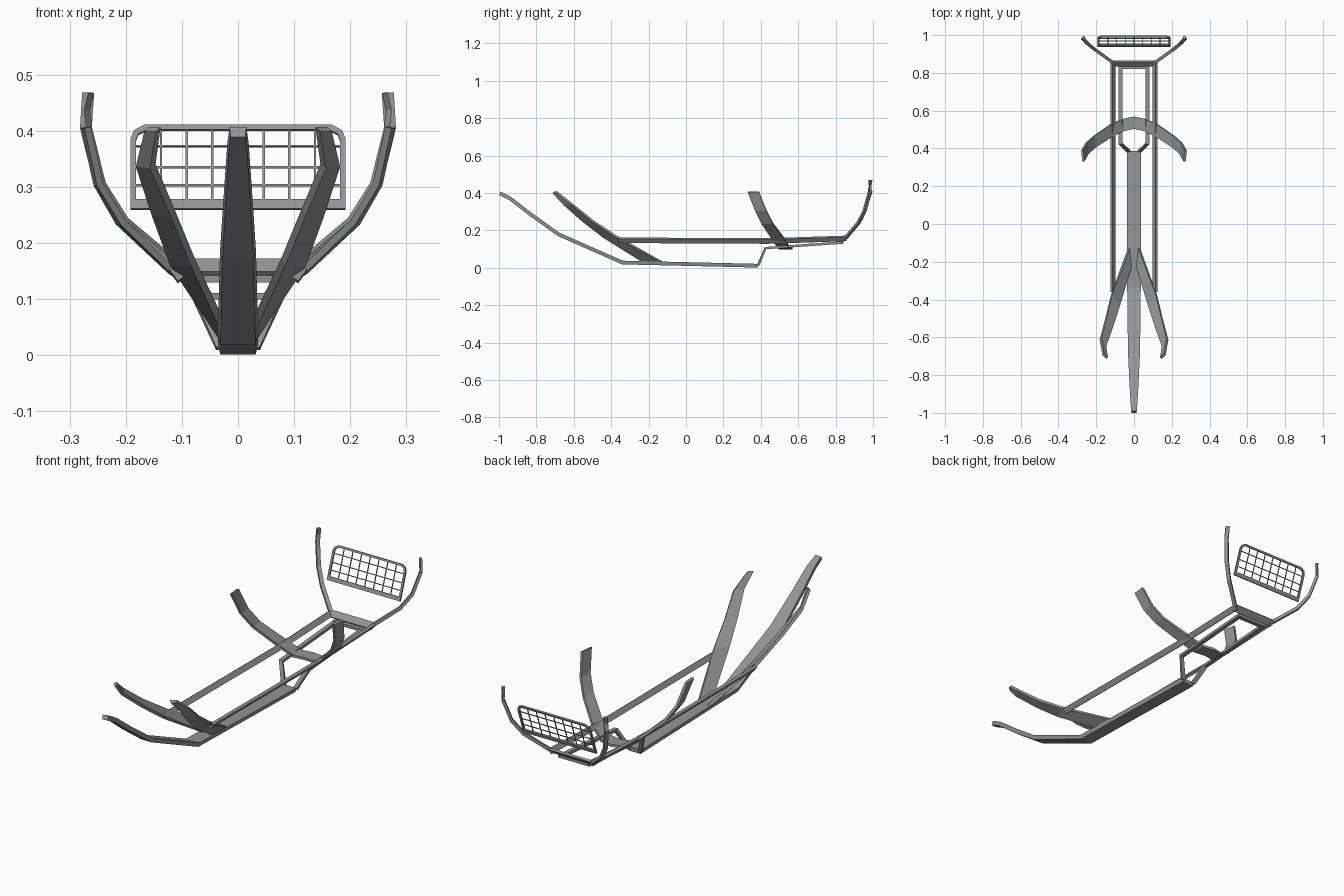
import bpy, bmesh
from mathutils import Vector

cube = bpy.data.objects.get("Cube")
if cube:
    bpy.data.objects.remove(cube, do_unlink=True)

grey = bpy.data.materials.new("steel_grey")
grey.use_nodes = True
COLOR = (0.30, 0.30, 0.30, 1)
grey.diffuse_color = COLOR
grey.node_tree.nodes["Principled BSDF"].inputs["Base Color"].default_value = COLOR


def make_object(name, bm, mirrored=False):
    bmesh.ops.recalc_face_normals(bm, faces=bm.faces)
    mesh = bpy.data.meshes.new(name)
    bm.to_mesh(mesh)
    bm.free()
    mesh.materials.append(grey)
    obj = bpy.data.objects.new(name, mesh)
    bpy.context.collection.objects.link(obj)
    if mirrored:
        mod = obj.modifiers.new("Mirror", 'MIRROR')
        mod.use_mirror_merge = False
    return obj


def plate(name, edge_a, edge_b, thick, mirrored=False, taper=1.0):
    """Solid strip between two edge paths; taper narrows the underside."""
    a = [Vector(p) for p in edge_a]
    b = [Vector(p) for p in edge_b]
    mids = [(p + q) / 2 for p, q in zip(a, b)]
    bm = bmesh.new()
    rings = []
    for i, m in enumerate(mids):
        half = (b[i] - a[i]) / 2
        before = (m - mids[i - 1]).normalized() if i else Vector()
        after = (mids[i + 1] - m).normalized() if i + 1 < len(mids) else Vector()
        n = (before + after).cross(half).normalized() * thick / 2
        if n.z < 0:
            n = -n
        corners = (m - half + n, m + half + n,
                   m + half * taper - n, m - half * taper - n)
        rings.append([bm.verts.new(c) for c in corners])
    for r, s in zip(rings, rings[1:]):
        for k in range(4):
            j = (k + 1) % 4
            bm.faces.new((r[k], r[j], s[j], s[k]))
    bm.faces.new(rings[0])
    bm.faces.new(rings[-1])
    return make_object(name, bm, mirrored)


def bar(name, path, width, thick, mirrored=False):
    """Strip of constant width vector along a centre path."""
    w = Vector(width) / 2
    return plate(name, [Vector(p) - w for p in path],
                 [Vector(p) + w for p in path], thick, mirrored)


# Keel, tapering up to the bow tip: y, z, half width
keel = [(-0.995, 0.398, 0.015), (-0.94, 0.37, 0.019), (-0.83, 0.285, 0.025),
        (-0.68, 0.178, 0.032), (-0.34, 0.028, 0.036), (0.385, 0.011, 0.036)]
plate("keel", [(-w, y, z) for y, z, w in keel],
      [(w, y, z) for y, z, w in keel], 0.020, taper=0.87)

# Forked stern frame behind the keel
bar("stern_fork", [(0.029, 0.385, 0.012), (0.071, 0.425, 0.105), (0.071, 0.838, 0.135)],
    (0.02, 0, 0), 0.014, True)
bar("fork_crossbar", [(-0.08, 0.832, 0.136), (0.08, 0.832, 0.136)],
    (0, 0.022, 0), 0.013)

# Side rails, leaning outward, ending against the front ribs
bar("side_rail", [(0.11, -0.36, 0.147), (0.11, 0.44, 0.143), (0.11, 0.858, 0.157)],
    (0.016, 0, 0.022), 0.013, True)
plate("stern_crossbar", [(-0.112, 0.838, 0.146), (0.112, 0.838, 0.146)],
      [(-0.112, 0.862, 0.169), (0.112, 0.862, 0.169)], 0.010)

# Front ribs sweeping forward and up
plate("front_rib",
      [(0.018, -0.23, 0.032), (0.08, -0.44, 0.165), (0.115, -0.55, 0.25),
       (0.152, -0.65, 0.337), (0.142, -0.71, 0.403)],
      [(0.028, -0.13, 0.032), (0.117, -0.37, 0.165), (0.15, -0.505, 0.255),
       (0.177, -0.61, 0.34), (0.163, -0.69, 0.403)],
      0.014, True)


# Rear rib, one arch across the hull
def both_sides(half):
    return [(-x, y, z) for x, y, z in reversed(half)] + half[half[0][0] == 0:]


plate("rear_rib",
      both_sides([(0, 0.503, 0.104), (0.055, 0.492, 0.106), (0.12, 0.46, 0.155),
                  (0.205, 0.405, 0.237), (0.246, 0.37, 0.305), (0.268, 0.33, 0.406)]),
      both_sides([(0, 0.569, 0.104), (0.055, 0.557, 0.106), (0.12, 0.53, 0.15),
                  (0.213, 0.465, 0.237), (0.252, 0.43, 0.305), (0.274, 0.39, 0.406)]),
      0.012)

# Curved stern posts
bar("stern_post", [(0.108, 0.852, 0.158), (0.205, 0.922, 0.24), (0.246, 0.955, 0.305),
                   (0.271, 0.983, 0.406), (0.267, 0.986, 0.468)],
    (0.010, -0.014, 0), 0.014, True)


# Stern grille: sloping frame with rounded upper corners
def on_panel(x, z):
    return Vector((x, 0.942 + (z - 0.26) * 0.35, z))


outer = [(0.192, 0.26), (0.192, 0.385), (0.185, 0.4), (0.167, 0.41)]
inner = [(0.182, 0.277), (0.182, 0.382), (0.178, 0.393), (0.163, 0.401)]
bm = bmesh.new()
loops = []
for half in (outer, inner):
    outline = half + [(-x, z) for x, z in reversed(half)]
    loops.append([bm.verts.new(on_panel(x, z)) for x, z in outline])
count = len(loops[0])
for i in range(count):
    j = (i + 1) % count
    bm.faces.new((loops[0][i], loops[0][j], loops[1][j], loops[1][i]))
frame = make_object("grille_frame", bm)
solid = frame.modifiers.new("Thickness", 'SOLIDIFY')
solid.thickness = 0.008
solid.offset = 0

# Grille wires
for i in range(-3, 4):
    x = i * 0.0457
    bar("grille_upright", [on_panel(x, 0.275), on_panel(x, 0.405)], (0.004, 0, 0), 0.003)
for z in (0.303, 0.335, 0.373):
    bar("grille_wire", [on_panel(-0.186, z), on_panel(0.186, z)], (0, 0.0012, 0.0035), 0.003)
